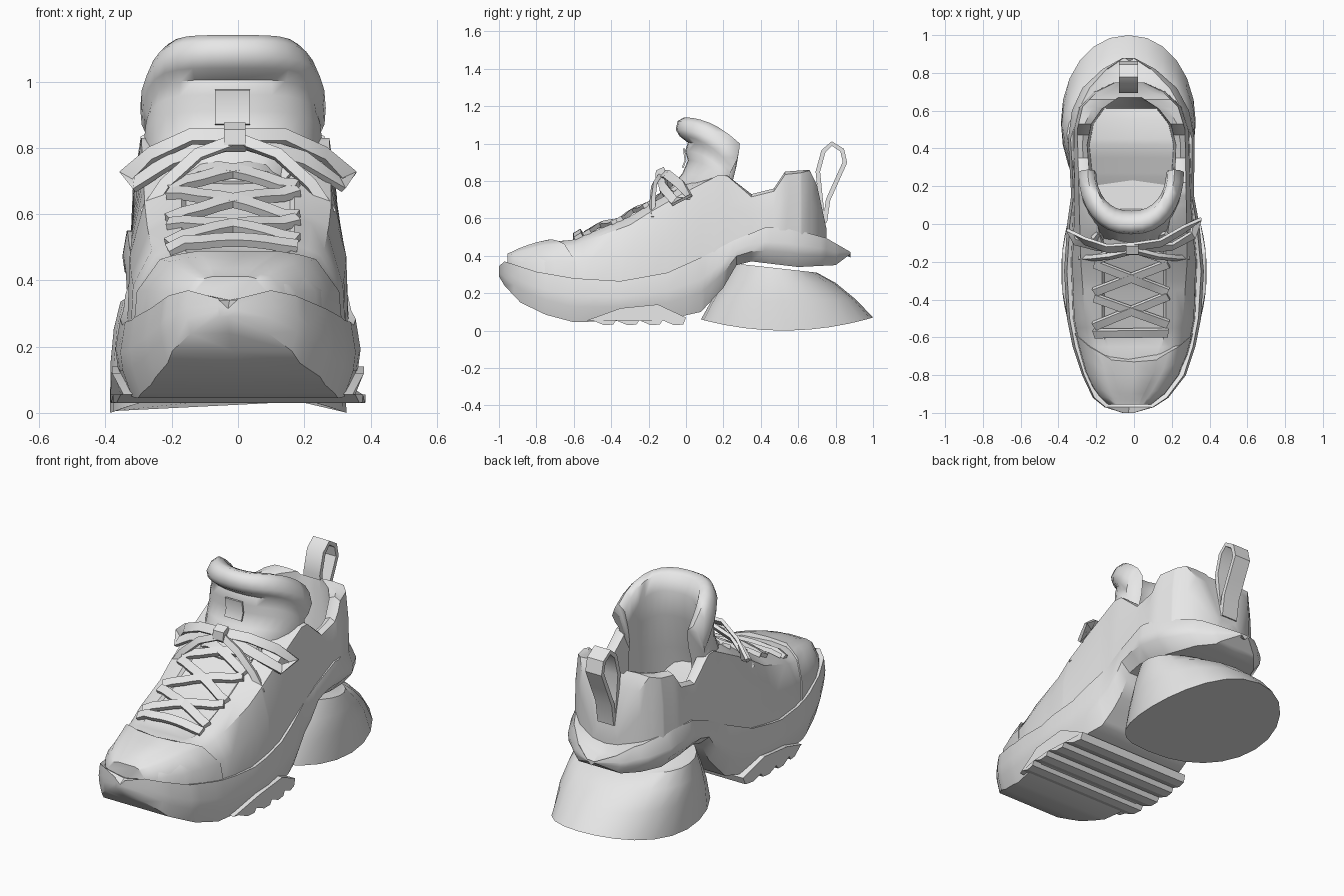
import bpy, bmesh, math
from mathutils import Vector

if "Cube" in bpy.data.objects:
    bpy.data.objects.remove(bpy.data.objects["Cube"], do_unlink=True)

grey = bpy.data.materials.new("plain grey")
grey.use_nodes = True
grey.diffuse_color = (.8, .8, .8, 1)
grey.node_tree.nodes["Principled BSDF"].inputs["Base Color"].default_value = (.8, .8, .8, 1)


def sample(table, y):
    """Linear interpolation in a short profile of (y, value) points."""
    if y <= table[0][0]:
        return table[0][1]
    for (ya, va), (yb, vb) in zip(table, table[1:]):
        if y <= yb:
            return va + (vb - va) * (y - ya) / (yb - ya)
    return table[-1][1]


def mix(a, b, t):
    return a + (b - a) * t


def power(v, p):
    """Signed power, for squarer or rounder ovals."""
    return math.copysign(abs(v) ** p, v)


def loft(name, rings, angle=35):
    """Skin a row of closed rings and cap both ends."""
    bm = bmesh.new()
    rows = [[bm.verts.new(p) for p in ring] for ring in rings]
    n = len(rows[0])
    for a, b in zip(rows, rows[1:]):
        for i in range(n):
            j = (i + 1) % n
            bm.faces.new((a[i], a[j], b[j], b[i]))
    bm.faces.new(rows[0])
    bm.faces.new(rows[-1][::-1])
    bmesh.ops.recalc_face_normals(bm, faces=bm.faces)
    mesh = bpy.data.meshes.new(name)
    bm.to_mesh(mesh)
    bm.free()
    mesh.materials.append(grey)
    obj = bpy.data.objects.new(name, mesh)
    bpy.context.collection.objects.link(obj)
    bpy.ops.object.select_all(action='DESELECT')
    obj.select_set(True)
    bpy.context.view_layer.objects.active = obj
    bpy.ops.object.shade_smooth_by_angle(angle=math.radians(angle))
    return obj


def mirrored(half, cx):
    """Turn half-section points running between two centre-line points into a ring."""
    right = [(cx + x, y, z) for x, y, z in half]
    left = [(cx - x, y, z) for x, y, z in half[-2:0:-1]]
    return right + left


def ribbon(name, points, width, thick, up=(0, -.5, .85), side=None):
    """Flat strap swept along a path."""
    pts = [Vector(p) for p in points]
    rings = []
    for i, p in enumerate(pts):
        t = (pts[min(i + 1, len(pts) - 1)] - pts[max(i - 1, 0)]).normalized()
        s = Vector(side) if side else t.cross(Vector(up)).normalized()
        n = s.cross(t).normalized() * thick / 2
        s = s * width / 2
        rings.append([p + s + n, p - s + n, p - s - n, p + s - n])
    return loft(name, rings)


centre = [(-1, -.03), (-.8, 0), (-.2, 0), (.5, -.015), (.9, -.03)]

# Midsole: long wedge with a rising arch and a flared heel
rim_z = [(-1, .345), (-.97, .37), (-.8, .315), (-.6, .28), (-.35, .265), (-.1, .31),
         (.1, .4), (.25, .48), (.42, .55), (.55, .55), (.75, .495), (.88, .42)]
base_z = [(-1, .29), (-.97, .24), (-.885, .15), (-.75, .085), (-.6, .045), (-.1, .06), (.08, .1),
          (.2, .23), (.27, .35), (.35, .37), (.6, .34), (.8, .35), (.88, .41)]
sole_w = [(-1, .03), (-.97, .13), (-.92, .2), (-.8, .275), (-.65, .325), (-.5, .355), (-.25, .37),
          (0, .35), (.15, .325), (.45, .335), (.6, .31), (.72, .25), (.82, .14), (.88, .03)]


def midsole_ring(y):
    w, top, low = sample(sole_w, y), sample(rim_z, y), sample(base_z, y)
    tuck = sample([(0, .9), (.3, .8)], y)
    flare = sample([(.45, .96), (.7, .85)], y)
    half = [(0, y, low), (w * tuck, y, low), (w * .98, y, mix(low, top, .35)),
            (w, y, mix(low, top, .6)), (w * flare, y, top), (w * (flare - .06), y, top - .005), (0, y, top - .03)]
    return mirrored(half, sample(centre, y))


sole_stations = sorted({y for y, _ in sole_w + rim_z + base_z})
loft("midsole", [midsole_ring(y) for y in sole_stations])

# Heel sole: stacked tilted ovals (front y, back y, front z, back z, half width)
heel_levels = [(.08, 1, .06, .07, .357), (.13, .91, .15, .165, .354),
               (.19, .8, .25, .255, .345), (.25, .7, .36, .31, .325)]
heel_rings = []
for k, (yf, yb, zf, zb, w) in enumerate(heel_levels):
    ring = []
    for i in range(24):
        a = math.tau * i / 24
        y = mix(yf, yb, .5 - .5 * math.cos(a))
        sag = .065 * math.sin(a) ** 2 if k == 0 else 0
        square = .8 if math.cos(a) > 0 else .95
        ring.append((-.03 + w * power(math.sin(a), square), y, mix(zf, zb, (y - yf) / (yb - yf)) - sag))
    heel_rings.append(ring)
loft("heel_sole", heel_rings)

# Forefoot tread: saw-tooth profile across the width
tread = [(0, .07), (-.15, .14), (-.35, .12), (-.53, .055)]
for i in range(4):
    y = -.5 + .125 * i
    tread += [(y, .055), (y + .06, .03), (y + .11, .032)]


def tread_edge(side):
    return [(side * (.385 - .5 * (y + .25) ** 2), y, z) for y, z in tread]


loft("forefoot_tread", [tread_edge(-1), tread_edge(1)], 20)

# Upper: vamp in front, open padded collar behind
wall_w = [(-.95, .115), (-.9, .18), (-.8, .24), (-.65, .295), (-.5, .325), (-.2, .335), (.1, .315),
          (.5, .31), (.62, .275), (.7, .19), (.75, .08)]
collar_z = [(-.95, .39), (-.88, .415), (-.75, .445), (-.6, .455), (-.3, .565), (-.19, .635), (-.05, .715),
            (.17, .83), (.22, .83), (.35, .73), (.47, .76), (.53, .85), (.66, .86), (.7, .78), (.75, .55)]
middle_z = [(-.95, .4), (-.88, .435), (-.75, .475), (-.6, .48), (-.35, .57), (-.1, .71), (0, .6),
            (.08, .45), (.55, .42), (.61, .5), (.67, .84), (.7, .78), (.75, .55)]
inner_w = [(-.95, .05), (-.75, .12), (-.55, .17), (-.1, .17), (.15, .22), (.42, .235), (.53, .21),
           (.61, .15), (.67, .06), (.75, .02)]
lift = [(-.95, .01), (-.75, .025), (-.3, .045), (0, .04), (.15, 0)]
taper = [(-.95, .75), (-.5, .8), (-.2, .84), (.1, .9), (.5, .92)]
padding = [(.2, 0), (.32, .015), (.6, .015), (.68, 0)]


def upper_half(y):
    w, top, mid = sample(wall_w, y), sample(collar_z, y), sample(middle_z, y)
    foot, inner, cw = sample(rim_z, y) - .05, sample(inner_w, y), w * sample(taper, y)
    crest, pad = top + sample(lift, y), sample(padding, y)
    return [(0, y, foot), (w, y, foot), (w * .975, y, mix(foot, top, .6)), (cw, y, top - pad),
            (mix(cw, inner, .5), y, mix(top, crest, .6)), (inner, y, crest - pad),
            (inner * .92, y, mid), (0, y, mid)]


upper_stations = sorted({y for y, _ in wall_w + collar_z + middle_z + inner_w})
loft("upper", [mirrored(upper_half(y), sample(centre, y)) for y in upper_stations])

# Toe cap: thin shell whose rear edge sweeps back at the sides
sweep = (.16, .16, .14, .08, .05, .02, .01, 0)
cap_rings = []
for y in (-.955, -.93, -.9, -.85, -.8, -.73):
    t = (y + .955) / .225
    half = []
    for j, s in enumerate(sweep):
        x, py, z = upper_half(y + t * s)[j]
        half.append((x * 1.02, y + t * s, z + (.012 if j > 2 else 0)))
    cap_rings.append(mirrored(half, sample(centre, y)))
loft("toe_cap", cap_rings, 50)

# Tongue with rolled collar: (front y, front z, wing y, wing z, half width)
tongue_rows = [(-.14, .7, .15, .62, .24), (-.02, .84, .2, .76, .27), (.01, .91, .22, .79, .272),
               (-.005, .96, .23, .82, .268), (.01, 1.005, .235, .84, .262), (-.035, 1.04, .25, .87, .276),
               (-.055, 1.075, .275, .92, .28), (-.045, 1.12, .285, .97, .258), (-.01, 1.14, .288, 1, .23),
               (.04, 1.125, .285, .97, .195),
               (.07, 1.04, .27, .88, .185), (.06, .9, .25, .8, .19), (0, .7, .25, .65, .2),
               (-.05, .5, .25, .5, .2)]
tongue_rings = []
for i in range(17):
    a = math.pi * (i / 16 - .5)
    bend = 1 - math.cos(a)
    spread = power(math.sin(a), .85)
    tongue_rings.append([(-.015 + w * spread, mix(yf, yb, bend), mix(zf, zb, bend ** 2))
                         for yf, zf, yb, zb, w in tongue_rows])
loft("tongue", tongue_rings, 60)
ribbon("tongue_label", [(-.017, -.018, .87), (-.017, -.003, .91), (-.017, -.012, .975)],
       .105, .009, side=(1, 0, 0))


# Laces laid over the vamp
def surface(x, y):
    outline = sorted((px, z) for px, _, z in upper_half(y)[3:])
    return sample(outline, abs(x))


lace_runs = [(-.58, -.575), (-.54, -.38), (-.39, -.53), (-.36, -.21), (-.21, -.36), (-.19, -.06), (-.06, -.19)]
for k, (ya, yb) in enumerate(lace_runs):
    path = []
    for i in range(9):
        t = i / 8
        x, y = mix(-.21, .18, t), mix(ya, yb, t)
        path.append((x, y, surface(x, y) + .01 + .025 * math.sin(math.pi * t)))
    ribbon(f"lace_{k + 1}", path, .045, .024)

# Bow: knot, two loops, two tails
ribbon("bow_knot", [(-.01, -.125, .805), (-.01, -.145, .82), (-.01, -.145, .84), (-.01, -.11, .855)],
       .065, .045, side=(1, 0, 0))
for label, s in (("right", -1), ("left", 1)):
    shift = .03 * (s - 1)
    loop = [(0, -.12, .835), (.14, -.1 + shift / 2, .835), (.26, -.03 + shift, .78), (.335, .02 + shift, .715),
            (.31, -.06 + shift / 2, .69), (.2, -.12, .765), (0, -.13, .825)]
    tail = [(0, -.14, .825), (.12, -.17, .78), (.22, -.18, .69), (.28, -.18, .6)]
    ribbon(label + "_bow_loop", [(s * x, y, z) for x, y, z in loop], .05, .018, up=(0, -.7, .6))
    ribbon(label + "_lace_tail", [(s * x, y, z) for x, y, z in tail], .035, .022, up=(0, -1, .5))

# Heel pull tab
tab = [(.735, .56), (.72, .7), (.705, .85), (.735, .96), (.78, 1), (.835, .965), (.85, .9),
       (.805, .8), (.76, .7), (.742, .58)]
ribbon("pull_tab", [(-.03, y, z) for y, z in tab], .1, .024, side=(1, 0, 0))
